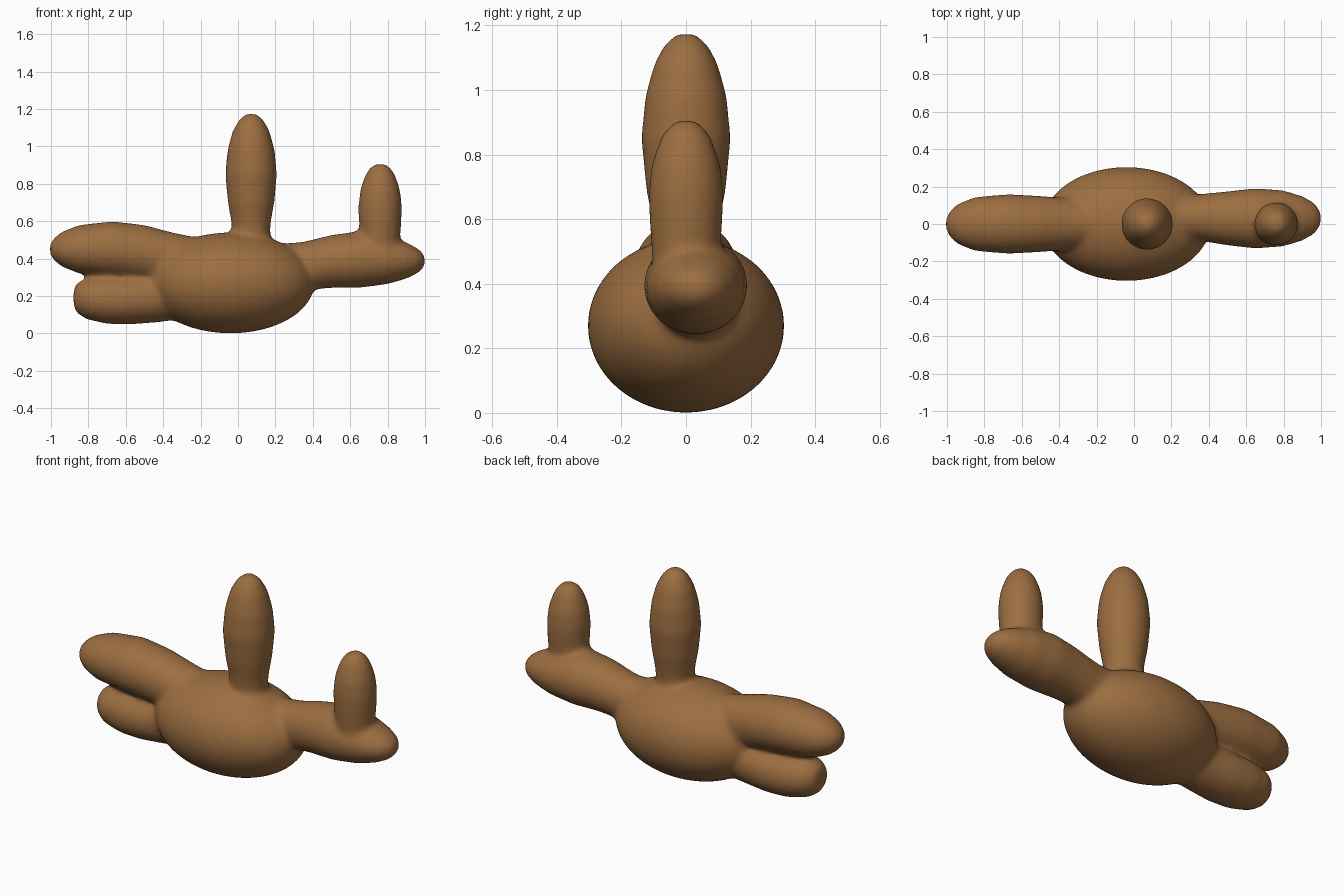
import bpy, bmesh, math
from mathutils import Vector

cube = bpy.data.objects.get("Cube")
if cube:
    bpy.data.objects.remove(cube, do_unlink=True)

clay = bpy.data.materials.new("brown clay")
clay.use_nodes = True
colour = (0.33, 0.155, 0.052, 1)
clay.diffuse_color = colour
clay.node_tree.nodes["Principled BSDF"].inputs["Base Color"].default_value = colour

SIDES = 40
bm = bmesh.new()


def loft(stations, upright=False):
    """Closed tube of oval rings; station = (x, y, z, half width y, half height z or x)."""
    rings = []
    for x, y, z, a, b in stations:
        ring = []
        for i in range(SIDES):
            t = math.tau * i / SIDES
            u, v = a * math.cos(t), b * math.sin(t)
            offset = Vector((v, u, 0)) if upright else Vector((0, u, v))
            ring.append(bm.verts.new(Vector((x, y, z)) + offset))
        rings.append(ring)
    for r, s in zip(rings, rings[1:]):
        for i in range(SIDES):
            j = (i + 1) % SIDES
            bm.faces.new((r[i], r[j], s[j], s[i]))
    bm.faces.new(rings[0][::-1])
    bm.faces.new(rings[-1])


def post(x, profile):
    loft([(x, 0, z, r, r) for z, r in profile], upright=True)


# Egg-shaped body
body = bmesh.ops.create_uvsphere(bm, u_segments=48, v_segments=24, radius=1)["verts"]
for v in body:
    v.co = Vector((-0.04 + 0.45 * v.co.x, 0.305 * v.co.y, 0.27 + 0.27 * v.co.z))

# Upper and lower legs
loft([(-1.005, 0, 0.45, 0.03, 0.03), (-0.985, 0, 0.45, 0.07, 0.06),
      (-0.94, 0, 0.45, 0.11, 0.095), (-0.85, 0, 0.45, 0.145, 0.13),
      (-0.67, 0, 0.45, 0.16, 0.15), (-0.5, 0, 0.43, 0.15, 0.15),
      (-0.35, 0, 0.40, 0.14, 0.14), (-0.15, 0, 0.38, 0.10, 0.12)])
loft([(-0.88, 0, 0.19, 0.04, 0.04), (-0.865, 0, 0.19, 0.08, 0.08),
      (-0.81, 0, 0.185, 0.12, 0.11), (-0.7, 0, 0.18, 0.145, 0.13),
      (-0.58, 0, 0.18, 0.15, 0.133), (-0.42, 0, 0.195, 0.14, 0.135),
      (-0.2, 0, 0.21, 0.12, 0.12)])

# Arm, set slightly towards the back
loft([(0.1, 0.03, 0.35, 0.11, 0.12), (0.35, 0.035, 0.36, 0.125, 0.13),
      (0.5, 0.03, 0.385, 0.145, 0.142), (0.65, 0.03, 0.395, 0.162, 0.152),
      (0.8, 0.03, 0.393, 0.15, 0.13), (0.9, 0.03, 0.39, 0.12, 0.098),
      (0.965, 0.03, 0.388, 0.085, 0.065), (1.0, 0.03, 0.388, 0.035, 0.03)])

# Tall and short posts
post(0.07, [(0.3, 0.10), (0.5, 0.10), (0.6, 0.107), (0.7, 0.125),
            (0.85, 0.139), (0.98, 0.127), (1.08, 0.10), (1.14, 0.068),
            (1.175, 0.03)])
post(0.76, [(0.4, 0.10), (0.52, 0.108), (0.6, 0.114), (0.68, 0.117),
            (0.77, 0.107), (0.85, 0.08), (0.89, 0.053), (0.908, 0.025)])

bmesh.ops.recalc_face_normals(bm, faces=bm.faces)
mesh = bpy.data.meshes.new("figure")
bm.to_mesh(mesh)
bm.free()
figure = bpy.data.objects.new("figure", mesh)
bpy.context.collection.objects.link(figure)
mesh.materials.append(clay)
bpy.context.view_layer.objects.active = figure
figure.select_set(True)

# Fuse the parts and soften the joints
remesh = figure.modifiers.new("fuse", "REMESH")
remesh.mode = "VOXEL"
remesh.voxel_size = 0.015
remesh.use_smooth_shade = True
smooth = figure.modifiers.new("soften", "SMOOTH")
smooth.factor = 0.5
smooth.iterations = 14
bpy.ops.object.modifier_apply(modifier="fuse")
bpy.ops.object.modifier_apply(modifier="soften")
bpy.ops.object.shade_smooth()
